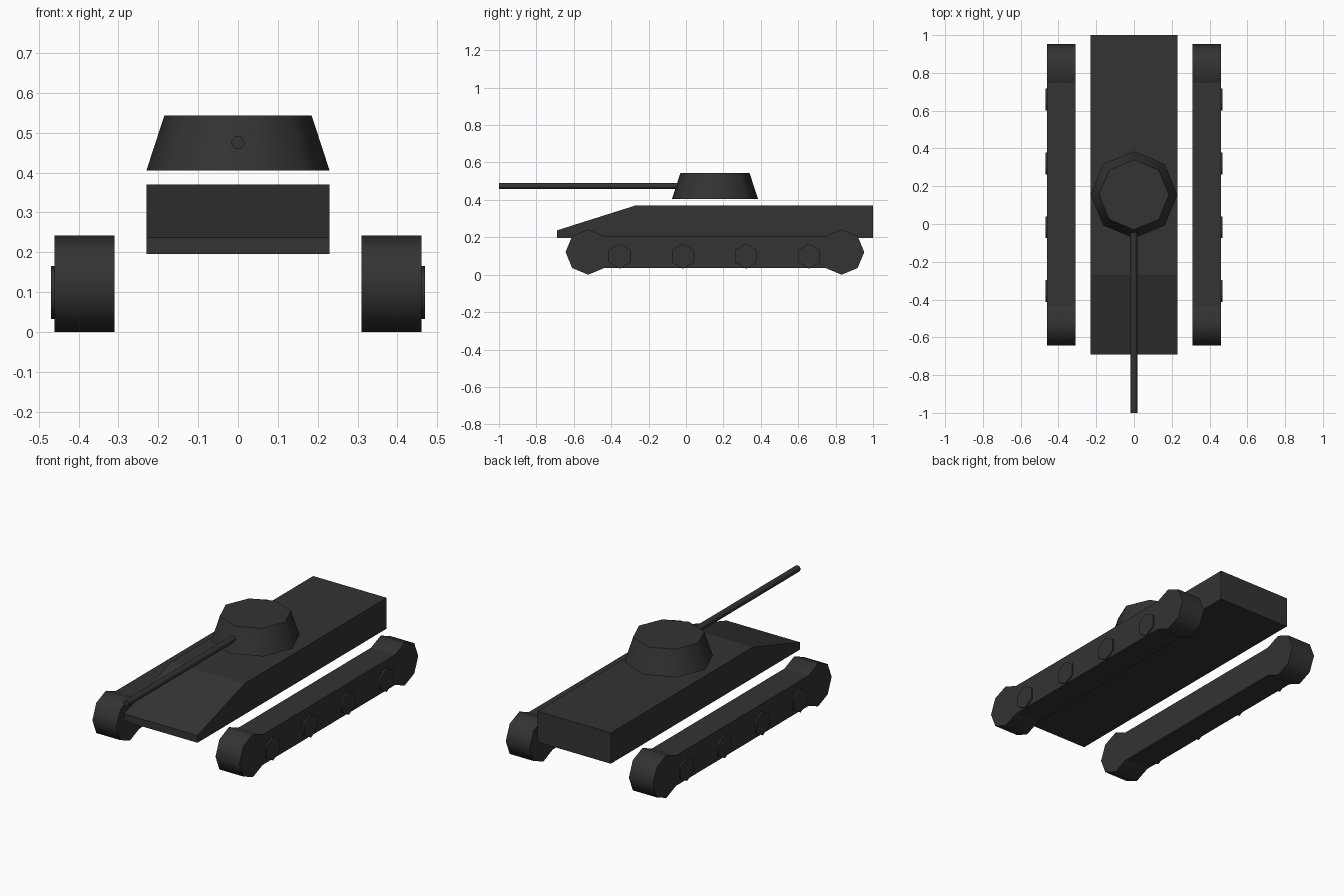
import bpy
import bmesh
from math import cos, sin, pi

if "Cube" in bpy.data.objects:
    bpy.data.objects.remove(bpy.data.objects["Cube"], do_unlink=True)

paint = bpy.data.materials.new("charcoal")
paint.use_nodes = True
colour = (0.033, 0.033, 0.033, 1)
paint.diffuse_color = colour
paint.node_tree.nodes["Principled BSDF"].inputs["Base Color"].default_value = colour


def ring(cu, cv, radius, sides, start=0.0):
    """Points of a regular polygon around (cu, cv)."""
    return [(cu + radius * cos(start + 2 * pi * i / sides),
             cv + radius * sin(start + 2 * pi * i / sides)) for i in range(sides)]


def loft(name, low, high, smooth=()):
    """Closed solid between two matching rings; smooth lists the rounded sides."""
    bm = bmesh.new()
    a = [bm.verts.new(p) for p in low]
    b = [bm.verts.new(p) for p in high]
    bm.faces.new(a[::-1])
    bm.faces.new(b)
    n = len(a)
    for i in range(n):
        j = (i + 1) % n
        face = bm.faces.new((a[i], a[j], b[j], b[i]))
        face.smooth = i in smooth
    bmesh.ops.recalc_face_normals(bm, faces=bm.faces)
    # Caps stay crisp against the rounded sides
    for edge in bm.edges:
        if any(not f.smooth for f in edge.link_faces):
            edge.smooth = False
    mesh = bpy.data.meshes.new(name)
    bm.to_mesh(mesh)
    bm.free()
    mesh.materials.append(paint)
    obj = bpy.data.objects.new(name, mesh)
    bpy.context.collection.objects.link(obj)
    return obj


def across(name, profile, x0, x1, smooth=()):
    """Extrude a (y, z) profile along x."""
    return loft(name, [(x0, y, z) for y, z in profile],
                [(x1, y, z) for y, z in profile], smooth)


# Hull with sloped nose
across("hull", [(-0.69, 0.196), (1, 0.196), (1, 0.37), (-0.27, 0.37), (-0.69, 0.237)],
       -0.23, 0.23)

# Turret, a tapered octagon
loft("turret", [(x, y, 0.405) for x, y in ring(0, 0.155, 0.23, 8)],
     [(x, y, 0.543) for x, y in ring(0, 0.155, 0.185, 8)], range(8))

# Gun barrel
bore = ring(0, 0.475, 0.018, 6)
loft("gun_barrel", [(x, -1, z) for x, z in bore], [(x, 0.0, z) for x, z in bore], range(6))

# Tracks: octagonal ends joined by a straight, slightly slimmer run
front_end = ring(-0.523, 0.121, 0.121, 8)
back_end = ring(0.832, 0.121, 0.121, 8)
track = front_end[1:] + back_end[5:] + back_end[:4]
track_profile = front_end[1:8] + back_end[5:8] + back_end[0:4]
for side, label in ((1, "left"), (-1, "right")):
    across(label + "_track", track_profile, side * 0.31, side * 0.46,
           [i for i in range(len(track_profile)) if i not in (6, 13)])
    # Road wheels on the outer face
    for k in range(4):
        hexagon = ring(-0.355 + 0.338 * k, 0.099, 0.067, 6, pi / 2)
        across(f"{label}_road_wheel_{k + 1}", hexagon, side * 0.44, side * 0.469, range(6))
